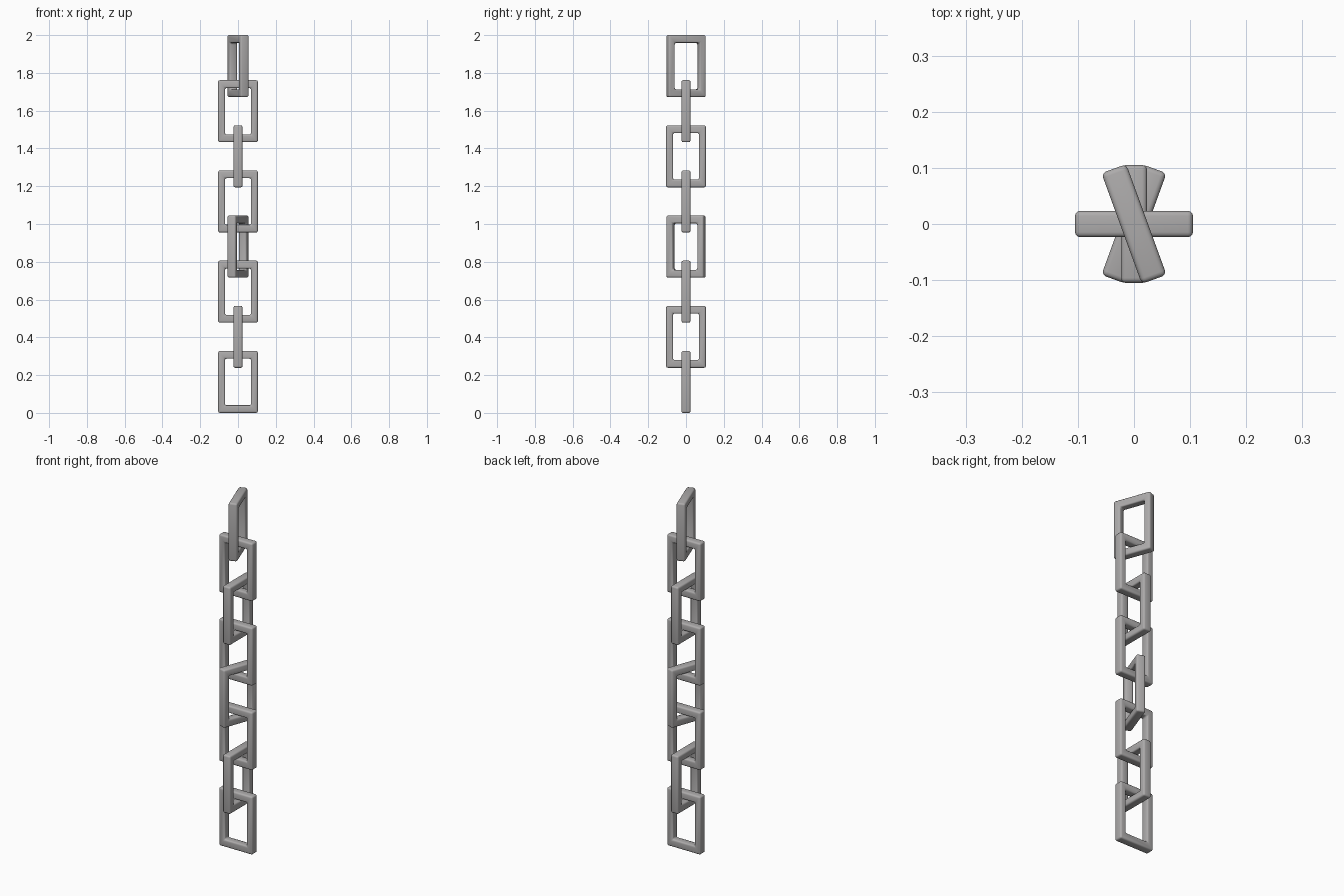
import bpy, bmesh, math

if "Cube" in bpy.data.objects:
    bpy.data.objects.remove(bpy.data.objects["Cube"])

HALF_W, HEIGHT, DEPTH = 0.105, 0.328, 0.047   # outer size of one link
BAR_X, BAR_Z = 0.036, 0.041                   # bar thickness of sides and ends
COUNT = 8
PITCH = (2.0 - HEIGHT) / (COUNT - 1)

steel = bpy.data.materials.new("steel grey")
steel.diffuse_color = (0.42, 0.41, 0.41, 1)
steel.use_nodes = True
steel.node_tree.nodes["Principled BSDF"].inputs["Base Color"].default_value = steel.diffuse_color


def link_mesh():
    """Rectangular frame with mitred corners, in the XZ plane."""
    bm = bmesh.new()
    rings = []
    for sx, sz in ((-1, -1), (1, -1), (1, 1), (-1, 1)):
        ring = []
        for inset, y in ((0, -1), (0, 1), (1, 1), (1, -1)):
            ring.append(bm.verts.new((sx * (HALF_W - inset * BAR_X),
                                      y * DEPTH / 2,
                                      sz * (HEIGHT / 2 - inset * BAR_Z))))
        rings.append(ring)
    for i in range(4):
        a, b = rings[i], rings[(i + 1) % 4]
        for j in range(4):
            k = (j + 1) % 4
            bm.faces.new((a[j], b[j], b[k], a[k]))
    bmesh.ops.recalc_face_normals(bm, faces=bm.faces)
    # round all real edges, leaving the flat mitre seams alone
    edges = [e for e in bm.edges if e.calc_face_angle(0) > 0.1]
    bmesh.ops.bevel(bm, geom=edges, offset=0.009, segments=3,
                    profile=0.5, affect='EDGES')
    bmesh.ops.recalc_face_normals(bm, faces=bm.faces)
    me = bpy.data.meshes.new("chain_link")
    bm.to_mesh(me)
    bm.free()
    me.materials.append(steel)
    return me


# links from bottom to top, alternating direction, two of them twisted
mesh = link_mesh()
angles = [0, 90, 0, 70, 0, 90, 0, 110]
for i, angle in enumerate(angles):
    ob = bpy.data.objects.new(f"chain_link_{i + 1}", mesh)
    bpy.context.collection.objects.link(ob)
    ob.location.z = HEIGHT / 2 + i * PITCH
    ob.rotation_euler.z = math.radians(angle)

# smooth the rounded edges (mesh is shared by all links)
first = bpy.data.objects["chain_link_1"]
bpy.context.view_layer.objects.active = first
first.select_set(True)
bpy.ops.object.shade_smooth_by_angle(angle=math.radians(40))
